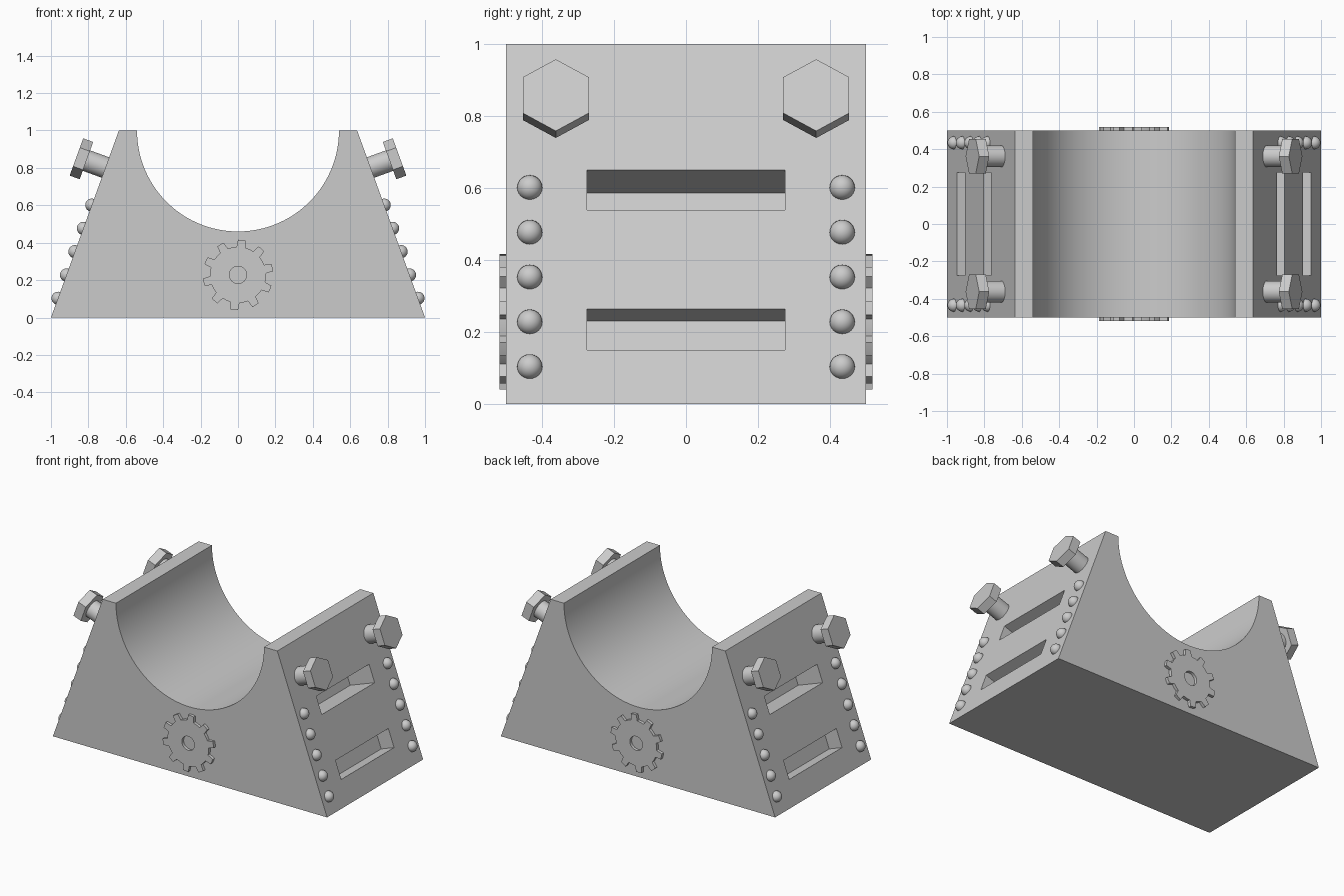
import bpy, bmesh
from math import sin, cos, pi, radians
from mathutils import Matrix, Vector

if "Cube" in bpy.data.objects:
    bpy.data.objects.remove(bpy.data.objects["Cube"], do_unlink=True)

TOP_X = 0.637          # half width at the top of the saddle
RUN = 1 - TOP_X        # sideways run of the sloping sides
NORMAL = Vector((1, 0, RUN)).normalized()

grey = bpy.data.materials.new("plain grey")
grey.use_nodes = True
COLOUR = (0.6, 0.6, 0.6, 1)
grey.diffuse_color = COLOUR
grey.node_tree.nodes["Principled BSDF"].inputs["Base Color"].default_value = COLOUR


def finish(bm, name):
    bmesh.ops.recalc_face_normals(bm, faces=bm.faces)
    mesh = bpy.data.meshes.new(name)
    bm.to_mesh(mesh)
    bm.free()
    mesh.materials.append(grey)
    obj = bpy.data.objects.new(name, mesh)
    bpy.context.collection.objects.link(obj)
    return obj


def smooth(obj):
    bpy.ops.object.select_all(action='DESELECT')
    obj.select_set(True)
    bpy.context.view_layer.objects.active = obj
    bpy.ops.object.shade_smooth_by_angle(angle=radians(30))


def slope_frame(side, y, z):
    """Local z points out of the sloping side, local x runs along y."""
    n = Vector((side * NORMAL.x, 0, NORMAL.z))
    x = Vector((0, 1, 0))
    frame = Matrix((x, n.cross(x), n)).transposed().to_4x4()
    return Matrix.Translation((side * (1 - RUN * z), y, z)) @ frame


def extrude_profile(bm, points, y0, y1):
    face = bm.faces.new([bm.verts.new((x, y0, z)) for x, z in points])
    out = bmesh.ops.extrude_face_region(bm, geom=[face])
    verts = [v for v in out["geom"] if isinstance(v, bmesh.types.BMVert)]
    bmesh.ops.translate(bm, verts=verts, vec=(0, y1 - y0, 0))


def cylinder(bm, frame, radius, low, high, segments):
    bmesh.ops.create_cone(
        bm, cap_ends=True, segments=segments, radius1=radius, radius2=radius,
        depth=high - low, matrix=frame @ Matrix.Translation((0, 0, (low + high) / 2)))


# Saddle block with a half-round cradle
CRADLE = 0.54
STEPS = 72
profile = [(-TOP_X, 1), (-1, 0), (1, 0), (TOP_X, 1)]
profile += [(CRADLE * cos(pi * i / STEPS), 1 - CRADLE * sin(pi * i / STEPS))
            for i in range(STEPS + 1)]
bm = bmesh.new()
extrude_profile(bm, profile, -0.5, 0.5)
body = finish(bm, "saddle_block")

# Pockets cut square into the sloping sides
bm = bmesh.new()
for side in (-1, 1):
    for z, height, depth in ((0.595, 0.118, 0.19), (0.207, 0.122, 0.1)):
        bmesh.ops.create_cube(bm, size=1, matrix=slope_frame(side, 0, z)
                              @ Matrix.Diagonal((0.55, height, 2 * depth, 1)))
cutter = finish(bm, "pocket_cutter")
cutter.hide_render = True
cut = body.modifiers.new("pockets", 'BOOLEAN')
cut.operation = 'DIFFERENCE'
cut.solver = 'EXACT'
cut.object = cutter
bpy.context.view_layer.objects.active = body
bpy.ops.object.modifier_apply(modifier=cut.name)
bpy.data.objects.remove(cutter, do_unlink=True)
smooth(body)

# Bolts and rivets on both sloping sides
for side, side_name in ((1, "left"), (-1, "right")):
    for y, end in ((-0.362, "front"), (0.362, "back")):
        bm = bmesh.new()
        frame = slope_frame(side, y, 0.802)
        cylinder(bm, frame, 0.058, -0.03, 0.12, 32)
        cylinder(bm, frame, 0.106, 0.108, 0.165, 6)
        smooth(finish(bm, f"{side_name}_{end}_bolt"))

        bm = bmesh.new()
        for i in range(5):
            bmesh.ops.create_uvsphere(
                bm, u_segments=24, v_segments=12, radius=0.035,
                matrix=slope_frame(side, y * 1.2, 0.103 + 0.1245 * i))
        smooth(finish(bm, f"{side_name}_{end}_rivets"))

# Raised gear rings on the front and back faces
TEETH = 10
TILT = 84
GEAR_Z = 0.228
# angle from the tooth centre and radius, once round each tooth
TOOTH = ((-9, 0.15), (-6, 0.188), (0, 0.188), (6, 0.188), (9, 0.15), (18, 0.15))


def gear(name, side):
    bm = bmesh.new()
    rings = []
    for y in (side * 0.49, side * 0.519):
        outer, inner = [], []
        for t in range(TEETH):
            for offset, radius in TOOTH:
                a = radians(TILT + t * 360 / TEETH + offset)
                for ring, r in ((outer, radius), (inner, 0.046)):
                    ring.append(bm.verts.new((r * cos(a), y, GEAR_Z + r * sin(a))))
        rings.append((outer, inner))
    (o0, i0), (o1, i1) = rings
    for a, b in ((o0, o1), (o1, i1), (i1, i0), (i0, o0)):
        for k in range(len(a)):
            j = (k + 1) % len(a)
            bm.faces.new((a[k], a[j], b[j], b[k]))
    smooth(finish(bm, name))


gear("front_gear", -1)
gear("back_gear", 1)
